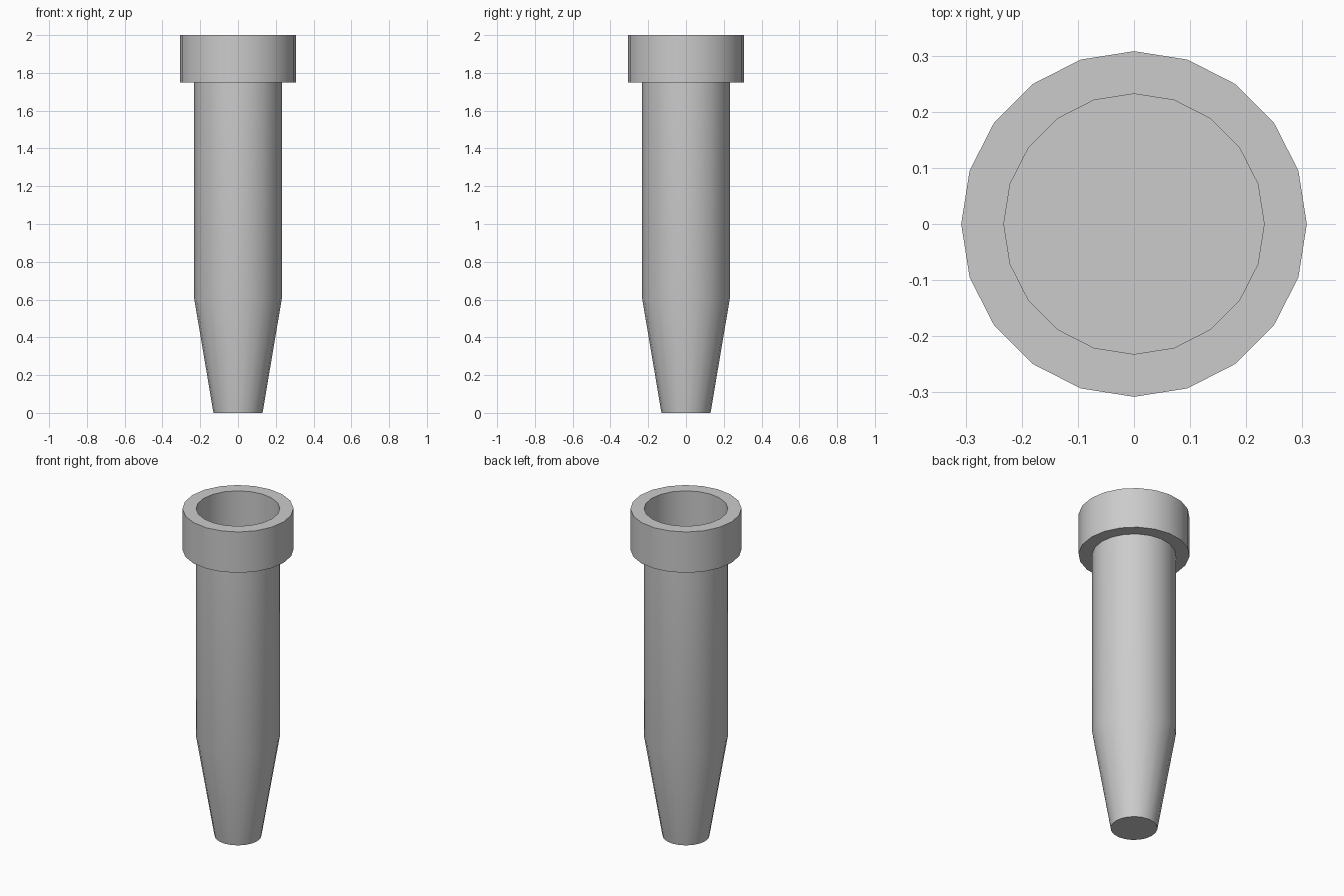
import bpy, bmesh
from math import cos, sin, tau, radians

if "Cube" in bpy.data.objects:
    bpy.data.objects.remove(bpy.data.objects["Cube"])

SIDES = 20


def lathe(name, profile, closed):
    """Revolve (radius, z) points round z; open profiles get end caps."""
    bm = bmesh.new()
    rings = [[bm.verts.new((r * cos(tau * i / SIDES), r * sin(tau * i / SIDES), z))
              for i in range(SIDES)] for r, z in profile]
    pairs = list(zip(rings, rings[1:]))
    if closed:
        pairs.append((rings[-1], rings[0]))
    for a, b in pairs:
        for i in range(SIDES):
            j = (i + 1) % SIDES
            bm.faces.new((a[i], a[j], b[j], b[i]))
    if not closed:
        bm.faces.new(rings[0][::-1])
        bm.faces.new(rings[-1])
    bmesh.ops.recalc_face_normals(bm, faces=bm.faces[:])
    mesh = bpy.data.meshes.new(name)
    bm.to_mesh(mesh)
    bm.free()
    obj = bpy.data.objects.new(name, mesh)
    bpy.context.collection.objects.link(obj)
    bpy.ops.object.select_all(action='DESELECT')
    obj.select_set(True)
    bpy.context.view_layer.objects.active = obj
    bpy.ops.object.shade_smooth_by_angle(angle=radians(30))
    return obj


# Tapered shaft, closed at both ends
lathe("shaft", [(0.13, 0), (0.232, 0.605), (0.232, 1.75)], False)

# Open collar around the top, forming a recess above the shaft
lathe("collar", [(0.232, 1.75), (0.308, 1.75), (0.308, 2.0), (0.232, 2.0)], True)
